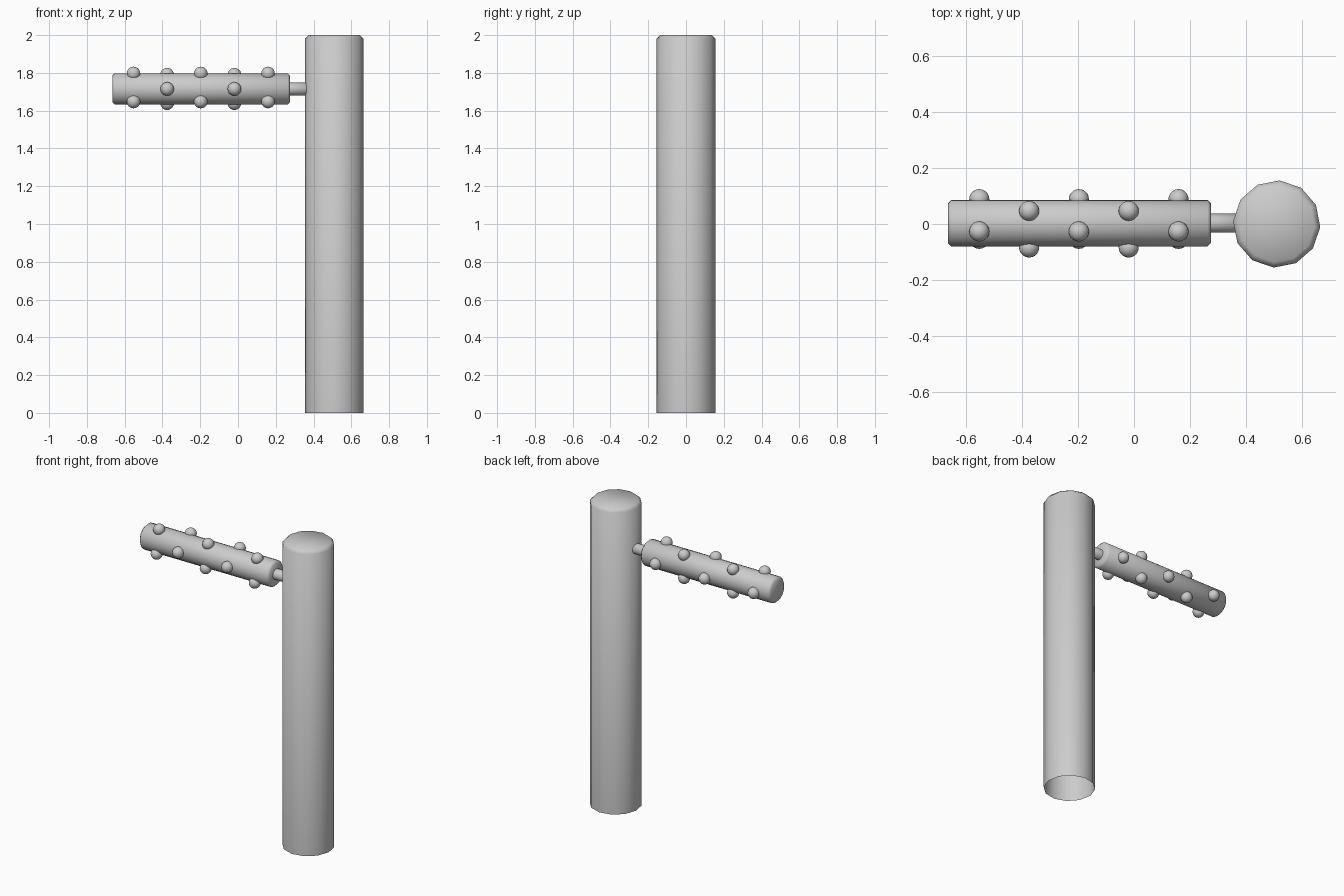
import bpy
import math
from mathutils import Matrix, Vector

cube = bpy.data.objects.get("Cube")
if cube:
    bpy.data.objects.remove(cube, do_unlink=True)

# One plain grey for every part
GREY = (0.6, 0.6, 0.6, 1)
grey = bpy.data.materials.new("plain_grey")
grey.use_nodes = True
grey.diffuse_color = GREY
grey.node_tree.nodes["Principled BSDF"].inputs["Base Color"].default_value = GREY


def finish(obj, name):
    obj.name = name
    obj.data.materials.append(grey)
    for face in obj.data.polygons:
        face.use_smooth = True
    return obj


def lathe(name, profile, sides, matrix, turn=0):
    """Revolve (radius, height) rings about local z; the last ring is always capped."""
    verts, faces = [], []
    for radius, height in profile:
        for i in range(sides):
            a = turn + math.tau * i / sides
            verts.append((radius * math.cos(a), radius * math.sin(a), height))
    for ring in range(len(profile) - 1):
        lo, hi = ring * sides, (ring + 1) * sides
        for i in range(sides):
            j = (i + 1) % sides
            faces.append((lo + i, lo + j, hi + j, hi + i))
    faces.append(tuple(range(len(verts) - sides, len(verts))))
    mesh = bpy.data.meshes.new(name)
    mesh.from_pydata(verts, [], faces)
    obj = bpy.data.objects.new(name, mesh)
    bpy.context.collection.objects.link(obj)
    obj.matrix_world = matrix
    return finish(obj, name)


# Upright post: hollow and open below, softened rim on top
POST_R = 0.156
lathe("post", [(POST_R, 0), (POST_R, 1.98), (POST_R - 0.02, 2)], 12,
      Matrix.Translation((0.51, 0, 0)), math.radians(-4))

# Horizontal roller with softened ends
AXIS = Vector((0, 0.003, 1.715))
ROLL_R, LEFT, RIGHT, SOFT = 0.083, 0.275, -0.665, 0.012
along_x = Matrix.Rotation(math.pi / 2, 4, 'Y')
roller = lathe("roller", [(0.001, RIGHT), (ROLL_R - SOFT, RIGHT), (ROLL_R, RIGHT + SOFT),
                          (ROLL_R, LEFT - SOFT), (ROLL_R - SOFT, LEFT)],
               24, Matrix.Translation(AXIS) @ along_x)

# Thin axle joining roller and post
lathe("axle", [(0.034, LEFT - 0.02), (0.034, 0.42)], 16,
      Matrix.Translation(AXIS) @ along_x)

# Knobs: rings of three, alternate rings turned
KNOB_R, KNOB_DIST = 0.036, 0.087
for ring in range(5):
    x = -0.553 + ring * 0.178
    start = 60 if ring % 2 else 110
    for k in range(3):
        a = math.radians(start + 120 * k)
        offset = Vector((x, KNOB_DIST * math.cos(a), KNOB_DIST * math.sin(a)))
        bpy.ops.mesh.primitive_uv_sphere_add(segments=20, ring_count=12,
                                             radius=KNOB_R, location=AXIS + offset)
        finish(bpy.context.object, f"knob_{ring + 1}_{k + 1}")
